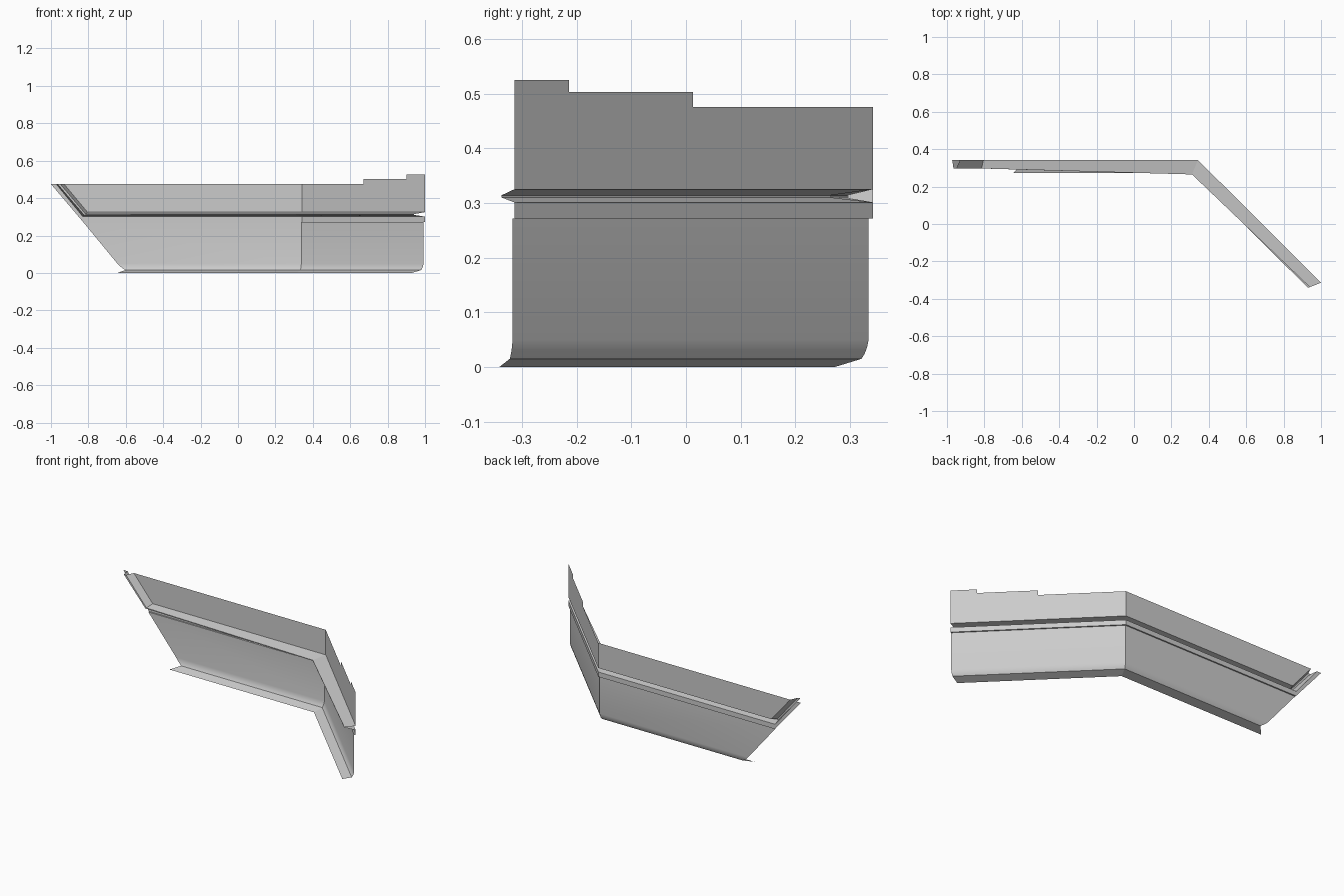
import bpy, math

if "Cube" in bpy.data.objects:
    bpy.data.objects.remove(bpy.data.objects["Cube"])

CORNER = 0.342          # fold between long wall and angled wall (x = y)
MITRE = math.tan(math.radians(22.5))


def fold(d, z):
    """Point on the fold line, set inward by d."""
    return (CORNER - d * MITRE, CORNER - d, z)


def end(d, z):
    """Point on the free end of the angled wall, set inward by d."""
    return (1 - d, -0.314 - 0.39 * d, z)


def left(x, d, z):
    """Point on the long wall, set inward by d."""
    return (x, CORNER - d, z)


def angled(x, z):
    """Point on the outer plane of the angled wall at a given x."""
    t = (x - CORNER) / (1 - CORNER)
    return (x, CORNER + t * (-0.314 - CORNER), z)


def make(name, verts, faces):
    me = bpy.data.meshes.new(name)
    me.from_pydata(verts, [], faces)
    me.update()
    ob = bpy.data.objects.new(name, me)
    bpy.context.collection.objects.link(ob)
    return ob


def sheet(name, rows):
    """Join successive rows of points with quads."""
    n = len(rows[0])
    verts = [p for r in rows for p in r]
    faces = [(i * n + j, (i + 1) * n + j, (i + 1) * n + j + 1, i * n + j + 1)
             for i in range(len(rows) - 1) for j in range(n - 1)]
    return make(name, verts, faces)


TOP = 0.475

# Upper panel: long wall plus angled wall with a stepped top edge
upper = [left(-0.93, 0, TOP), left(-0.805, 0, 0.325), fold(0, 0.325), fold(0, TOP),
         end(0, 0.325), end(0, 0.525), angled(0.9, 0.525), angled(0.9, 0.503),
         angled(0.672, 0.503), angled(0.672, TOP)]
make("upper_panel", upper, [(0, 1, 2, 3), (3, 2, 4, 5, 6, 7, 8, 9)])

# Folded rail: V-shaped crease running down the slanted end and along both walls
sheet("crease_rail", [
    [left(-0.93, 0, TOP), left(-0.805, 0, 0.325), fold(0, 0.325), end(0, 0.325)],
    [left(-0.95, 0.045, TOP), left(-0.815, 0.045, 0.314), fold(0.077, 0.314), end(0.06, 0.314)],
    [left(-0.965, 0.045, TOP), left(-0.822, 0.045, 0.309), fold(0.077, 0.310), end(0.06, 0.310)],
    [left(-0.972, 0, TOP), left(-0.83, 0, 0.301), fold(0, 0.301), end(0, 0.301)],
])

# Border strip outside the rail
sheet("rail_border", [
    [left(-0.972, 0, TOP), left(-0.83, 0, 0.301), fold(0, 0.301), end(0, 0.301)],
    [left(-1.0, 0, TOP), left(-0.828, 0, 0.272), fold(0, 0.272), end(0, 0.272)],
])

# Lower panel: small step, wall, rounded foot
profile = [(0, 0.272, -0.828), (0.008, 0.272, -0.828), (0.008, 0.05, -0.645),
           (0.011, 0.036, -0.632), (0.015, 0.025, -0.617), (0.021, 0.015, -0.602)]
lower = sheet("lower_panel", [[left(x, d, z), fold(d, z), end(d, z)] for d, z, x in profile])

# Bottom flange turned inward
sheet("bottom_flange", [[left(x, d, z), fold(d, z), end(d, z)]
                        for d, z, x in [(0.021, 0.015, -0.602), (0.07, 0.0, -0.645)]])

# Smooth only the rounded foot
bpy.ops.object.select_all(action='DESELECT')
lower.select_set(True)
bpy.context.view_layer.objects.active = lower
bpy.ops.object.shade_smooth_by_angle(angle=math.radians(30))
